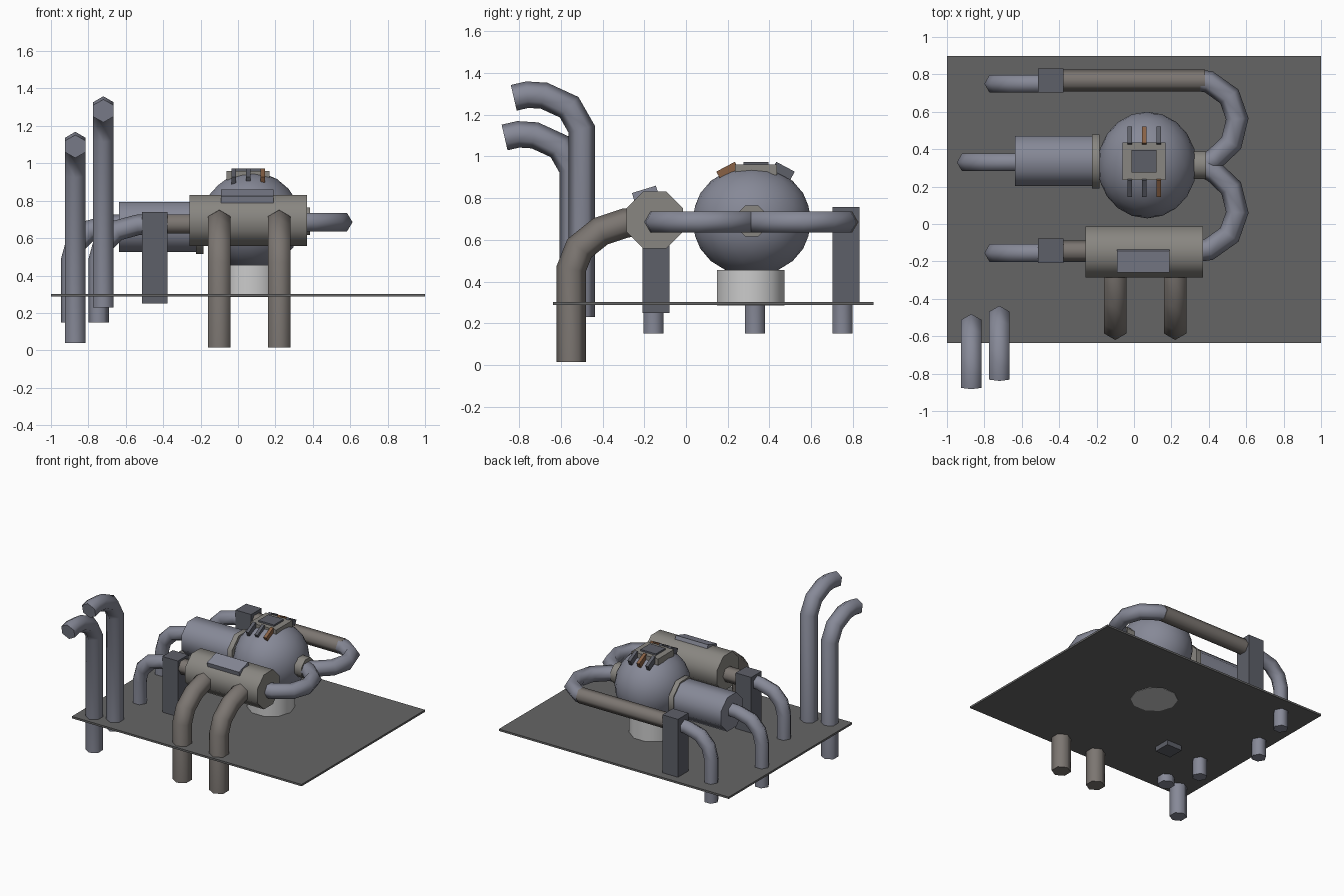
import bpy, bmesh
from math import radians, pi
from mathutils import Vector, Matrix

if "Cube" in bpy.data.objects:
    bpy.data.objects.remove(bpy.data.objects["Cube"])


def material(name, r, g, b):
    m = bpy.data.materials.new(name)
    m.diffuse_color = (r, g, b, 1)
    m.use_nodes = True
    m.node_tree.nodes["Principled BSDF"].inputs["Base Color"].default_value = m.diffuse_color
    return m


STEEL = material("blue_steel", 0.24, 0.25, 0.31)
DARK = material("dark_steel", 0.11, 0.115, 0.14)
TANK = material("grey_metal", 0.25, 0.24, 0.22)
BROWN = material("worn_metal", 0.20, 0.18, 0.165)
FLOOR = material("floor_grey", 0.13, 0.13, 0.13)
RUST = material("rust", 0.25, 0.12, 0.06)


def finish(bm, name, mat, angle=0):
    bmesh.ops.recalc_face_normals(bm, faces=bm.faces)
    me = bpy.data.meshes.new(name)
    bm.to_mesh(me)
    bm.free()
    ob = bpy.data.objects.new(name, me)
    bpy.context.collection.objects.link(ob)
    if mat:
        me.materials.append(mat)
    if angle:
        bpy.ops.object.select_all(action='DESELECT')
        ob.select_set(True)
        bpy.context.view_layer.objects.active = ob
        bpy.ops.object.shade_smooth_by_angle(angle=radians(angle))
    return ob


def box(name, center, size, mat, tilt=0):
    bm = bmesh.new()
    bmesh.ops.create_cube(bm, size=1, matrix=Matrix.Translation(center)
                          @ Matrix.Rotation(radians(tilt), 4, 'X')
                          @ Matrix.Diagonal((*size, 1)))
    return finish(bm, name, mat)


def cylinder(name, center, r, length, axis, sides, mat):
    bm = bmesh.new()
    m = Matrix.Translation(center)
    if axis == 'X':
        m = m @ Matrix.Rotation(pi / 2, 4, 'Y')
    m = m @ Matrix.Rotation(pi / sides, 4, 'Z')
    bmesh.ops.create_cone(bm, cap_ends=True, segments=sides, radius1=r,
                          radius2=r, depth=length, matrix=m)
    return finish(bm, name, mat, 50)


def pipe(name, pts, r, binormal, mat):
    """Six-sided mitred pipe along a planar path."""
    pts = [Vector(p) for p in pts]
    b = Vector(binormal)
    bm = bmesh.new()
    rings = []
    for i, p in enumerate(pts):
        d1 = (p - pts[i - 1]).normalized() if i else (pts[1] - p).normalized()
        d2 = (pts[i + 1] - p).normalized() if i < len(pts) - 1 else d1
        n = b.cross((d1 + d2).normalized())
        k = 1 / max(0.6, ((1 + d1.dot(d2)) / 2) ** 0.5)
        ring = [Matrix.Rotation(j * pi / 3, 2) @ Vector((r, 0)) for j in range(6)]
        rings.append([bm.verts.new(p + n * (c.x * k) + b * c.y) for c in ring])
    for a, c in zip(rings, rings[1:]):
        for j in range(6):
            bm.faces.new((a[j], a[j - 1], c[j - 1], c[j]))
    bm.faces.new(rings[0])
    bm.faces.new(rings[-1])
    return finish(bm, name, mat, 65)


# floor plate
box("floor_plate", (0, 0.13, 0.295), (2, 1.535, 0.015), FLOOR)

# boiler sphere on its pedestal
bm = bmesh.new()
bmesh.ops.create_icosphere(bm, subdivisions=3, radius=1,
                           matrix=Matrix.Translation((0.07, 0.315, 0.69))
                           @ Matrix.Diagonal((0.265, 0.285, 0.265, 1)))
finish(bm, "boiler_sphere", STEEL, 60)
cylinder("pedestal", (0.07, 0.31, 0.37), 0.17, 0.17, 'Z', 10, None)

# side barrel and collars
cylinder("side_barrel", (-0.42, 0.337, 0.66), 0.145, 0.43, 'X', 8, STEEL)
cylinder("barrel_collar", (-0.205, 0.334, 0.66), 0.157, 0.04, 'X', 8, TANK)
cylinder("outlet_collar", (0.345, 0.315, 0.69), 0.08, 0.08, 'X', 8, TANK)

# hatch with clamps on top of the sphere
box("hatch_frame", (0.053, 0.335, 0.935), (0.23, 0.2, 0.05), TANK)
box("hatch_lid", (0.053, 0.335, 0.955), (0.135, 0.12, 0.035), DARK)
for side in (-1, 1):
    for i, x in enumerate((-0.022, 0.055, 0.132)):
        mat = RUST if i == (2 if side < 0 else 1) else DARK
        box("hatch_clamp", (x, 0.333 + side * 0.133, 0.93),
            (0.025, 0.1, 0.045), mat, -side * 28)

# front tank with panel
cylinder("front_tank", (0.055, -0.15, 0.695), 0.147, 0.63, 'X', 8, TANK)
box("tank_panel", (0.05, -0.195, 0.82), (0.28, 0.12, 0.045), STEEL, 17)

# thick pipes from tank down through the floor
for x in (-0.1, 0.22):
    pipe("tank_leg_pipe", [(x, -0.2, 0.69), (x, -0.29, 0.68), (x, -0.41, 0.64),
                           (x, -0.51, 0.56), (x, -0.55, 0.46), (x, -0.55, 0.015)],
         0.07, (1, 0, 0), BROWN)

# junction boxes
box("front_junction_box", (-0.445, -0.143, 0.495), (0.135, 0.13, 0.49), DARK)
box("rear_junction_box", (-0.445, 0.767, 0.528), (0.135, 0.13, 0.46), DARK)

# drain pipes bending down on the left
for y, dx in ((-0.155, 0), (0.33, -0.147), (0.75, 0)):
    pipe("drain_pipe", [(-0.44 + dx, y, 0.675), (-0.54 + dx, y, 0.67),
                        (-0.65 + dx, y, 0.64), (-0.72 + dx, y, 0.57),
                        (-0.745 + dx, y, 0.48), (-0.745 + dx, y, 0.15)],
         0.055, (0, 1, 0), STEEL)
pipe("tank_inlet_pipe", [(-0.4, -0.145, 0.675), (-0.24, -0.145, 0.675)],
     0.058, (0, 0, 1), BROWN)

# looping pipes from the outlet to the tank and the rear box
loop = [(0.36, 0), (0.43, 0.035), (0.52, 0.12), (0.552, 0.25),
        (0.51, 0.37), (0.40, 0.448), (0.35, 0.455)]
for s, name in ((-1, "front_loop_pipe"), (1, "rear_loop_pipe")):
    pipe(name, [(x, 0.312 + s * y, 0.685) for x, y in loop], 0.058, (0, 0, 1), STEEL)
pipe("rear_straight_pipe", [(0.38, 0.767, 0.685), (-0.42, 0.767, 0.685)],
     0.059, (0, 0, 1), BROWN)

# tall curved exhaust pipes
for x, dy, dz in ((-0.72, 0, 0), (-0.87, -0.044, -0.19)):
    pipe("exhaust_pipe", [(x, y + dy, z + dz) for y, z in (
        (-0.5, 0.23), (-0.5, 1.13), (-0.56, 1.235), (-0.68, 1.29),
        (-0.76, 1.295), (-0.825, 1.28))], 0.063, (1, 0, 0), STEEL)
